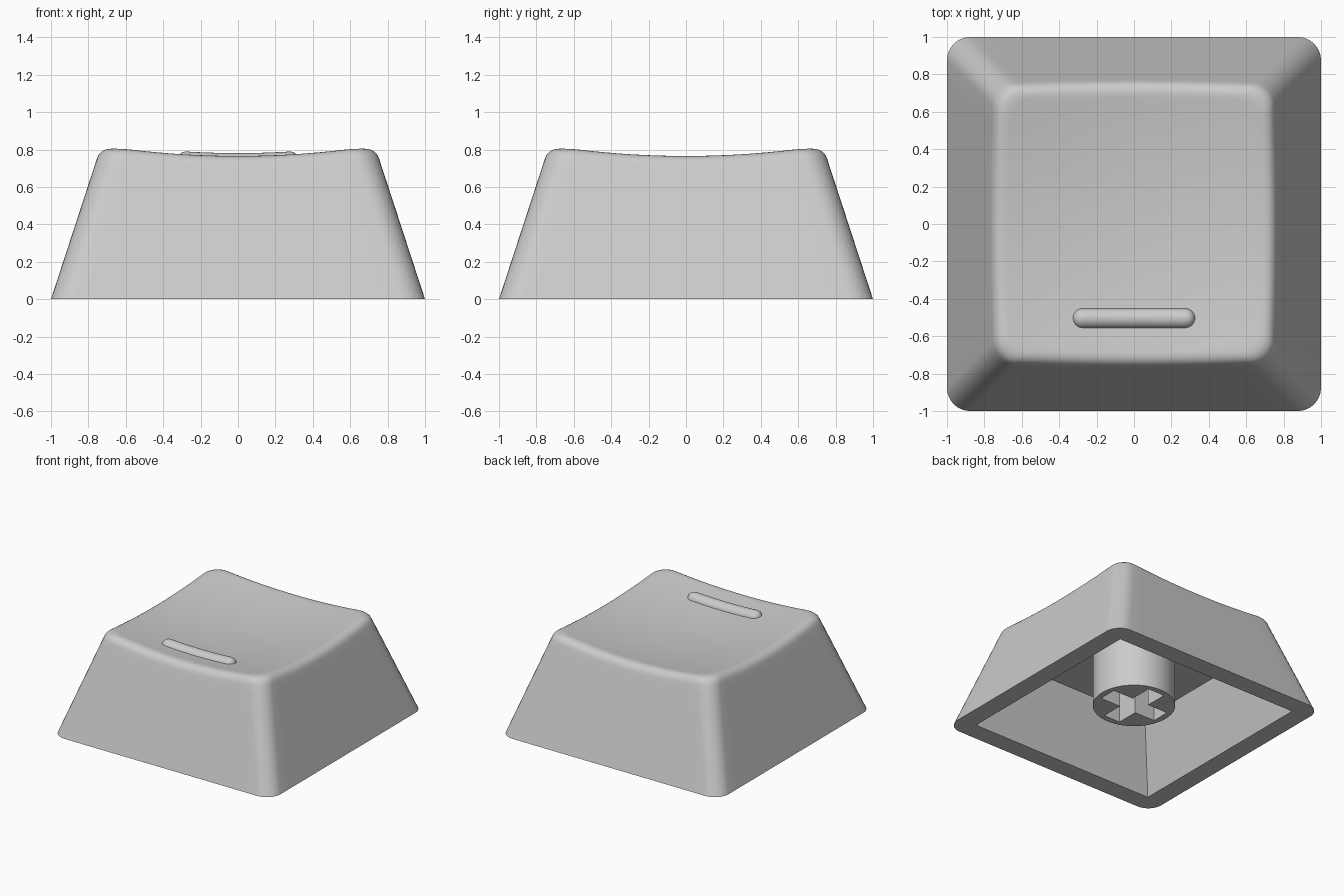
import bpy, bmesh, math
from mathutils import Vector

if "Cube" in bpy.data.objects:
    bpy.data.objects.remove(bpy.data.objects["Cube"])

SLOPE = 0.327            # inward lean of the walls per unit of height
CORNER = 0.125           # corner radius in plan
grey = bpy.data.materials.new("light grey plastic")
grey.diffuse_color = (0.6, 0.6, 0.6, 1)
grey.use_nodes = True
grey.node_tree.nodes["Principled BSDF"].inputs["Base Color"].default_value = grey.diffuse_color


def dish(x, y):
    """Height of the scooped top surface."""
    return 0.713 + 0.11 * (x * x + y * y)


def make_object(name, bm):
    bmesh.ops.recalc_face_normals(bm, faces=bm.faces[:])
    mesh = bpy.data.meshes.new(name)
    bm.to_mesh(mesh)
    bm.free()
    mesh.materials.append(grey)
    ob = bpy.data.objects.new(name, mesh)
    bpy.context.collection.objects.link(ob)
    return ob


def select(ob):
    bpy.ops.object.select_all(action='DESELECT')
    ob.select_set(True)
    bpy.context.view_layer.objects.active = ob


def smooth(ob):
    select(ob)
    bpy.ops.object.shade_smooth_by_angle(angle=math.radians(32))


def cut(ob, cutter):
    cutter.hide_render = True
    mod = ob.modifiers.new("cut", 'BOOLEAN')
    mod.operation = 'DIFFERENCE'
    mod.solver = 'EXACT'
    mod.object = cutter
    select(ob)
    bpy.ops.object.modifier_apply(modifier=mod.name)
    bpy.data.objects.remove(cutter, do_unlink=True)


def loft(bm, rings):
    """Skin closed rings of equal length."""
    rings = [[bm.verts.new(p) for p in r] for r in rings]
    n = len(rings[0])
    for a, b in zip(rings, rings[1:]):
        for i in range(n):
            j = (i + 1) % n
            bm.faces.new((a[i], a[j], b[j], b[i]))
    return rings


def prism(name, outline, z0, z1, top_scale=1.0):
    bm = bmesh.new()
    r = loft(bm, [[(x, y, z0) for x, y in outline],
                  [(x * top_scale, y * top_scale, z1) for x, y in outline]])
    bm.faces.new(r[0])
    bm.faces.new(r[1])
    return make_object(name, bm)


# Rounded square: each sample is a corner/side position plus an outward direction
ARC, SIDE = 8, 16
samples = []
for q in range(4):
    a0 = q * math.pi / 2
    sx, sy = [(1, 1), (-1, 1), (-1, -1), (1, -1)][q]
    nx, ny = [(-1, 1), (-1, -1), (1, -1), (1, 1)][q]
    for i in range(ARC + 1):
        a = a0 + math.pi / 2 * i / ARC
        samples.append((sx, sy, math.cos(a), math.sin(a)))
    for i in range(1, SIDE):
        t = i / SIDE
        a = a0 + math.pi / 2
        samples.append((sx + (nx - sx) * t, sy + (ny - sy) * t, math.cos(a), math.sin(a)))


def plan(s, half):
    c = half - CORNER
    return s[0] * c + s[2] * CORNER, s[1] * c + s[3] * CORNER


# Cap body: sloped walls, rounded rim, scooped top
BLEND, FILLET = 0.065, 7
columns = []
for s in samples:
    half = 0.76
    for _ in range(12):                      # where wall meets the scoop
        half = 1 - SLOPE * dish(*plan(s, half))
    z = dish(*plan(s, half))
    low = z - BLEND * 0.95
    p0 = Vector((*plan(s, 1 - SLOPE * low), low))
    p1 = Vector((*plan(s, half), z))
    x, y = plan(s, half - BLEND)
    p2 = Vector((x, y, dish(x, y)))
    col = [Vector((*plan(s, 1), 0))]
    for f in (0.5, 0.93):
        col.append(col[0].lerp(p0, f))
    for i in range(FILLET + 1):
        t = i / FILLET
        col.append(p0 * (1 - t) ** 2 + p1 * 2 * t * (1 - t) + p2 * t * t)
    for f in (0.95, 0.85, 0.7, 0.55, 0.4, 0.25, 0.1):
        col.append(Vector((x * f, y * f, dish(x * f, y * f))))
    columns.append(col)

bm = bmesh.new()
rings = loft(bm, list(zip(*columns)))
bm.faces.new(rings[0])
centre = bm.verts.new((0, 0, dish(0, 0)))
for i, v in enumerate(rings[-1]):
    bm.faces.new((v, rings[-1][(i + 1) % len(samples)], centre))
body = make_object("cap_body", bm)

# Hollow underside with sharp corners
H, CEIL, OVER = 0.845, 0.54, 0.05
h0, h1 = H + SLOPE * OVER, H - SLOPE * CEIL
square = [(h0, h0), (-h0, h0), (-h0, -h0), (h0, -h0)]
cut(body, prism("cavity_cutter", square, -OVER, CEIL, h1 / h0))
smooth(body)

# Round mounting stem with a cross-shaped socket
circle = [(0.31 * math.cos(math.tau * i / 64), 0.31 * math.sin(math.tau * i / 64)) for i in range(64)]
stem = prism("mounting_stem", circle, 0.11, CEIL + 0.04)
L, W = 0.26, 0.075
cross = []
for q in range(4):
    c, s = [(1, 0), (0, 1), (-1, 0), (0, -1)][q]
    for x, y in ((L, -W), (L, W), (W, W)):
        cross.append((x * c - y * s, x * s + y * c))
cut(stem, prism("socket_cutter", cross, 0.0, CEIL - 0.02))
smooth(stem)

# Raised finger bar: a capsule that follows the scoop
R, REACH, BAR_Y = 0.055, 0.273, -0.505
path = [(-REACH - R * math.cos(a), R * math.sin(a)) for a in
        [math.pi / 2 * i / 8 for i in range(1, 8)]]
path += [(-REACH + 2 * REACH * i / 16, R) for i in range(17)]
path += [(-x, r) for x, r in reversed(path[:7])]
bm = bmesh.new()
rings = loft(bm, [[(x, BAR_Y + r * math.cos(math.tau * k / 24),
                    dish(x, BAR_Y) - 0.015 + r * math.sin(math.tau * k / 24))
                   for k in range(24)] for x, r in path])
bm.faces.new(rings[0])
bm.faces.new(rings[-1])
smooth(make_object("finger_bar", bm))
